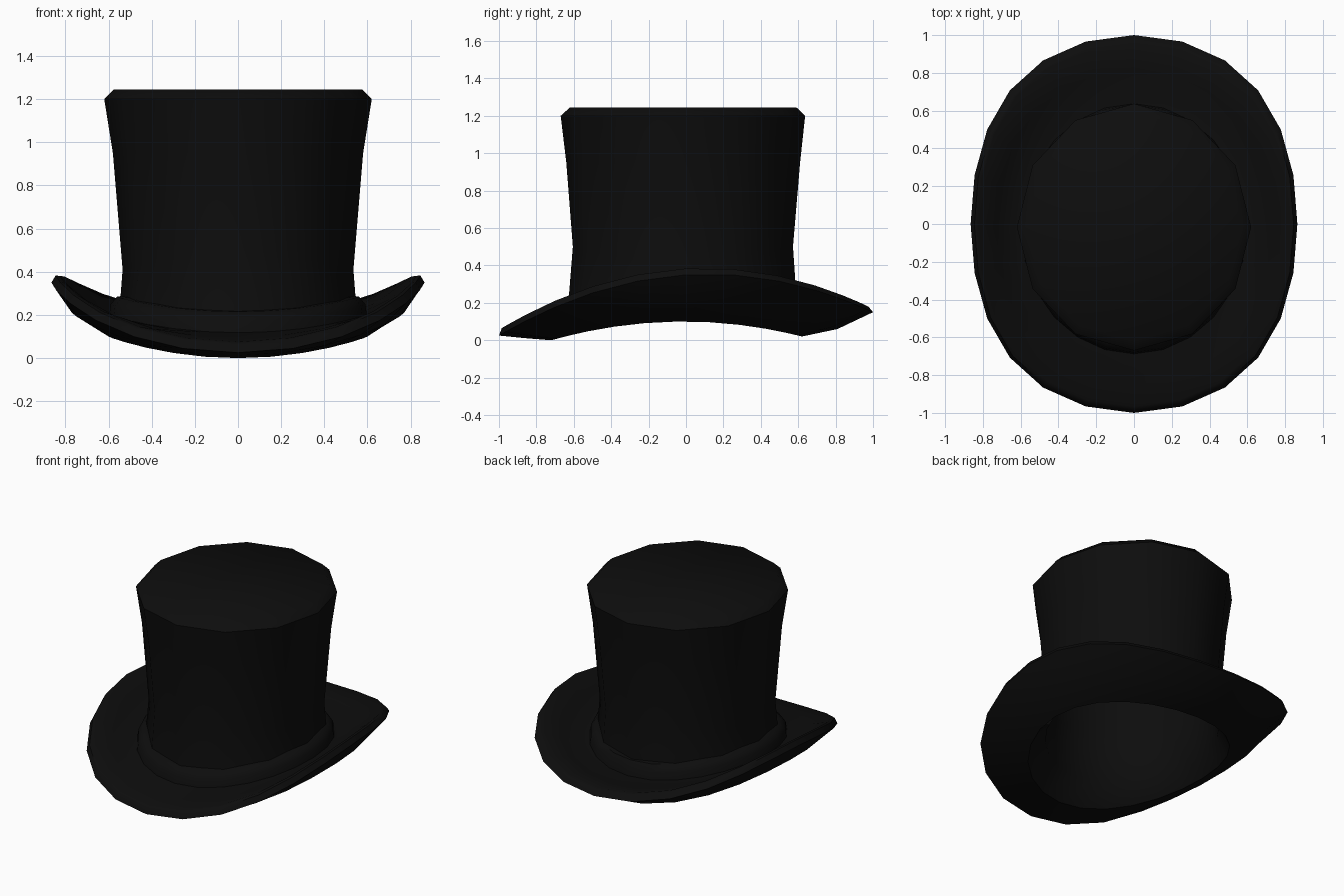
import bpy, bmesh, math

black = bpy.data.materials.new("black felt")
black.diffuse_color = (0.004, 0.004, 0.004, 1)


def ring(n, rx, yf, yb, zs, zf, zb, square=0.0):
    """Oval loop: half width, front/back y, heights at side/front/back."""
    pts = []
    for i in range(n):
        a = 2 * math.pi * i / n
        t, s = math.cos(a), math.sin(a)
        x = rx * s * (1 + square * t * t)
        y = (yf + yb) / 2 + (yb - yf) / 2 * t
        z = zs + (zb - zf) / 2 * t + ((zb + zf) / 2 - zs) * t * t
        pts.append((x, y, z))
    return pts


def loft(name, n, loops, cap_start=False, cap_end=False, angle=50):
    bm = bmesh.new()
    rows = [[bm.verts.new(p) for p in ring(n, *lp)] for lp in loops]
    for a, b in zip(rows, rows[1:]):
        for i in range(n):
            j = (i + 1) % n
            bm.faces.new((a[i], a[j], b[j], b[i]))
    if cap_start:
        bm.faces.new(rows[0])
    if cap_end:
        bm.faces.new(rows[-1])
    bmesh.ops.recalc_face_normals(bm, faces=bm.faces)
    me = bpy.data.meshes.new(name)
    bm.to_mesh(me)
    bm.free()
    me.materials.append(black)
    ob = bpy.data.objects.new(name, me)
    bpy.context.collection.objects.link(ob)
    bpy.ops.object.select_all(action='DESELECT')
    ob.select_set(True)
    bpy.context.view_layer.objects.active = ob
    bpy.ops.object.shade_smooth_by_angle(angle=math.radians(angle))
    return ob


# crown: waisted tube flaring to a bevelled flat top
loft("crown", 12, [
    (0.55, -0.635, 0.59, 0.20, 0.13, 0.16),
    (0.545, -0.625, 0.585, 0.28, 0.25, 0.31),
    (0.535, -0.605, 0.572, 0.41, 0.50, 0.50),
    (0.58, -0.64, 0.61, 0.95, 0.95, 0.95),
    (0.62, -0.67, 0.637, 1.20, 1.20, 1.20),
    (0.575, -0.62, 0.59, 1.245, 1.245, 1.245),
], cap_end=True)

# band: rounded ring around the foot of the crown
loft("band", 24, [
    (0.52, -0.59, 0.55, 0.29, 0.22, 0.25),
    (0.56, -0.64, 0.60, 0.285, 0.215, 0.245),
    (0.59, -0.68, 0.63, 0.25, 0.17, 0.20),
    (0.60, -0.69, 0.64, 0.18, 0.10, 0.13),
])

# brim: curled sides, rolled edge, underside and the hollow inside
loft("brim", 24, [
    (0.54, -0.62, 0.57, 0.20, 0.125, 0.155),
    (0.62, -0.71, 0.66, 0.205, 0.115, 0.15, 0.02),
    (0.73, -0.85, 0.82, 0.275, 0.095, 0.17, 0.08),
    (0.825, -0.965, 0.955, 0.38, 0.075, 0.19, 0.14),
    (0.845, -0.985, 0.975, 0.383, 0.065, 0.18, 0.15),
    (0.865, -1.0, 1.0, 0.35, 0.025, 0.15, 0.15),
    (0.77, -0.87, 0.81, 0.21, 0.012, 0.06, 0.08),
    (0.60, -0.72, 0.62, 0.10, 0.0, 0.02),
    (0.52, -0.59, 0.55, 0.20, 0.14, 0.16),
    (0.50, -0.565, 0.53, 0.45, 0.45, 0.45),
    (0.57, -0.62, 0.59, 1.18, 1.18, 1.18),
], cap_end=True)
